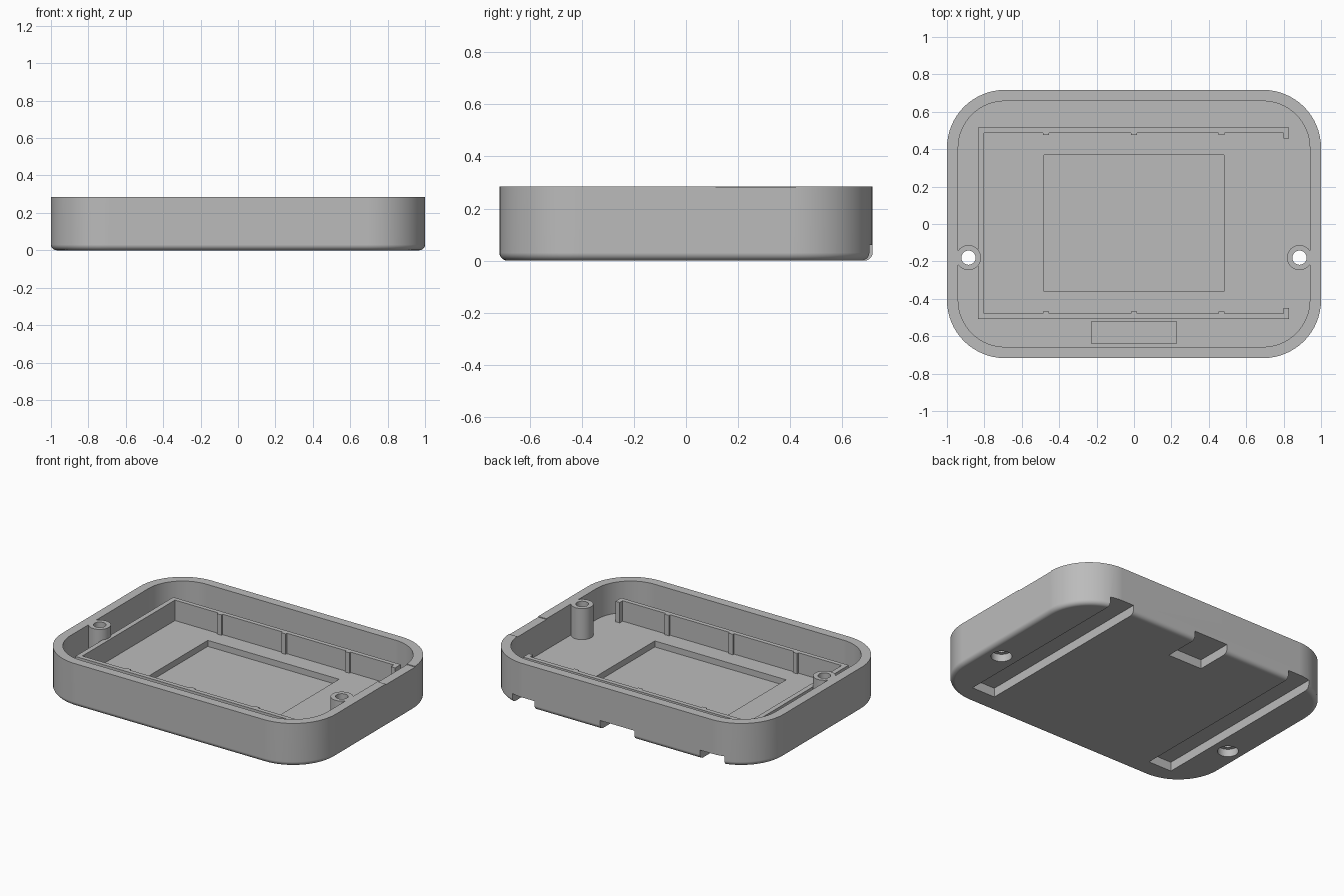
import bpy
import bmesh
from math import sin, cos, pi

default = bpy.data.objects.get("Cube")
if default:
    bpy.data.objects.remove(default)

# Main dimensions
HX, HY, H, RADIUS = 1.0, 0.717, 0.285, 0.31
WALL, FLOOR, FILLET = 0.06, 0.08, 0.03
SLOT = 0.06
RAIL_TOP = 0.215

grey = bpy.data.materials.new("plain_grey")
grey.use_nodes = True
grey.diffuse_color = (0.5, 0.5, 0.5, 1)
bsdf = next(n for n in grey.node_tree.nodes if n.type == "BSDF_PRINCIPLED")
bsdf.inputs["Base Color"].default_value = (0.5, 0.5, 0.5, 1)


def finish(name, bm):
    bmesh.ops.recalc_face_normals(bm, faces=bm.faces[:])
    mesh = bpy.data.meshes.new(name)
    bm.to_mesh(mesh)
    bm.free()
    mesh.materials.append(grey)
    obj = bpy.data.objects.new(name, mesh)
    bpy.context.collection.objects.link(obj)
    return obj


def box(name, x, y, z):
    """Box from (low, high) ranges."""
    bm = bmesh.new()
    bmesh.ops.create_cube(bm, size=1)
    for v in bm.verts:
        v.co = [r[0] + (c + 0.5) * (r[1] - r[0]) for c, r in zip(v.co, (x, y, z))]
    return finish(name, bm)


def cylinder(name, x, y, radius, z):
    bm = bmesh.new()
    bmesh.ops.create_cone(bm, cap_ends=True, segments=40, radius1=radius,
                          radius2=radius, depth=z[1] - z[0])
    bmesh.ops.translate(bm, verts=bm.verts[:], vec=(x, y, (z[0] + z[1]) / 2))
    return finish(name, bm)


def rounded_ring(bm, inset, z, steps=16):
    """Rounded rectangle, inset from the outer outline."""
    r = RADIUS - inset
    ring = []
    for q, (sx, sy) in enumerate([(1, 1), (-1, 1), (-1, -1), (1, -1)]):
        for i in range(steps + 1):
            a = (q + i / steps) * pi / 2
            ring.append(bm.verts.new((sx * (HX - RADIUS) + r * cos(a),
                                      sy * (HY - RADIUS) + r * sin(a), z)))
    return ring


def combine(target, tool, operation):
    mod = target.modifiers.new("combine", "BOOLEAN")
    mod.operation = operation
    mod.solver = "EXACT"
    mod.object = tool
    bpy.context.view_layer.objects.active = target
    bpy.ops.object.modifier_apply(modifier=mod.name)
    bpy.data.objects.remove(tool)


# Tray shell: filleted bottom, straight wall, flat rim, inner floor
bm = bmesh.new()
levels = []
for i in range(7):
    a = i / 6 * pi / 2
    levels.append((FILLET * (1 - sin(a)), FILLET * (1 - cos(a))))
levels += [(0, H), (WALL, H), (WALL, FLOOR)]
rings = [rounded_ring(bm, *level) for level in levels]
for low, high in zip(rings, rings[1:]):
    for i in range(len(low)):
        j = (i + 1) % len(low)
        bm.faces.new((low[i], low[j], high[j], high[i]))
bm.faces.new(rings[0][::-1])
bm.faces.new(rings[-1])
tray = finish("tray_shell", bm)

# Screw pillars with through holes and wider screw head recesses
for x in (-0.885, 0.885):
    combine(tray, cylinder("pillar", x, -0.18, 0.067, (0.06, H)), "UNION")
    combine(tray, cylinder("screw_hole", x, -0.18, 0.038, (-0.1, 0.4)), "DIFFERENCE")
    combine(tray, cylinder("head_recess", x, -0.18, 0.063, (-0.1, 0.05)), "DIFFERENCE")

# Pockets in the floor, slots under the base, shallow notch in the rim
cuts = [
    ((-0.48, 0.48), (-0.36, 0.37), (0.04, 0.2)),
    ((-0.227, 0.227), (-0.64, -0.52), (0.05, 0.2)),
    ((0.605, 0.775), (-0.58, 0.9), (-0.1, SLOT)),
    ((-0.775, -0.605), (-0.58, 0.9), (-0.1, SLOT)),
    ((-0.125, 0.125), (0.475, 0.9), (-0.1, SLOT)),
    ((0.9, 1.1), (0.115, 0.42), (H - 0.005, 0.4)),
]
for cut in cuts:
    combine(tray, box("cutter", *cut), "DIFFERENCE")

# Retaining wall, open on one end, with ribs and end hooks
Z = (FLOOR - 0.01, RAIL_TOP)
box("retaining_wall_end", (-0.834, -0.802), (-0.508, 0.516), Z)
for side, s in (("front", -1), ("back", 1)):
    def span(a, b):
        return tuple(sorted((0.004 + s * a, 0.004 + s * b)))
    box(side + "_retaining_wall", (-0.803, 0.829), span(0.483, 0.512), Z)
    box(side + "_end_hook", (0.798, 0.829), span(0.452, 0.484), Z)
    for i, x in enumerate((-0.47, 0, 0.467)):
        box(f"{side}_rib_{i + 1}", (x - 0.016, x + 0.016), span(0.471, 0.484), Z)

# Smooth curved walls, keep corners crisp
bpy.ops.object.select_all(action="DESELECT")
tray.select_set(True)
bpy.context.view_layer.objects.active = tray
bpy.ops.object.shade_smooth_by_angle(angle=pi / 6)
weighted = tray.modifiers.new("weighted_normals", "WEIGHTED_NORMAL")
weighted.keep_sharp = True
